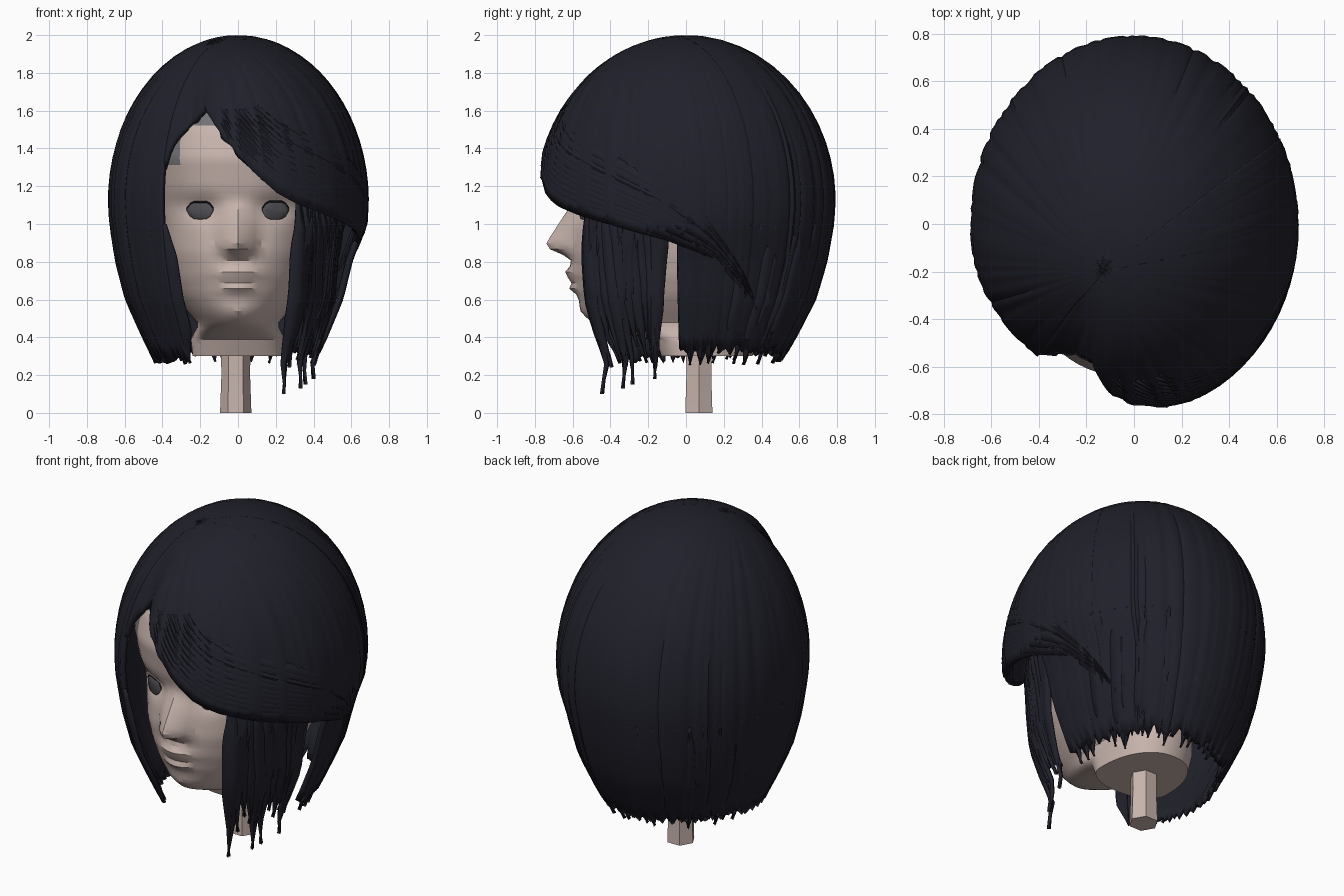
import bpy, math, random
from mathutils import Vector

if "Cube" in bpy.data.objects:
    bpy.data.objects.remove(bpy.data.objects["Cube"])

random.seed(4)


def mat(name, c):
    m = bpy.data.materials.new(name)
    m.diffuse_color = (*c, 1)
    m.use_nodes = True
    m.node_tree.nodes["Principled BSDF"].inputs["Base Color"].default_value = m.diffuse_color
    return m


HAIR = mat("dark_navy_hair", (0.0145, 0.0145, 0.024))
SKIN = mat("pale_skin", (0.58, 0.46, 0.42))
EYE = mat("dark_grey_eye", (0.075, 0.075, 0.085))
SCALP = mat("grey_scalp", (0.17, 0.17, 0.175))


def obj(name, verts, faces, mats, angle=40, thick=0):
    me = bpy.data.meshes.new(name)
    me.from_pydata([tuple(v) for v in verts], [], faces)
    me.update()
    for m in mats:
        me.materials.append(m)
    me.polygons.foreach_set("use_smooth", [True] * len(me.polygons))
    me.set_sharp_from_angle(angle=math.radians(angle))
    o = bpy.data.objects.new(name, me)
    bpy.context.collection.objects.link(o)
    if thick:
        s = o.modifiers.new("thickness", "SOLIDIFY")
        s.thickness, s.offset = thick, -1
    return o


def clamp(v):
    return max(0.0, min(1.0, v))


def table(rows, v):
    """Linear lookup in rows sorted by their first value."""
    if v <= rows[0][0]:
        return rows[0][1:]
    for a, b in zip(rows, rows[1:]):
        if v <= b[0]:
            f = (v - a[0]) / (b[0] - a[0])
            return tuple(p + (q - p) * f for p, q in zip(a[1:], b[1:]))
    return rows[-1][1:]


def grid_faces(n, m, base=0):
    return [(base + c * m + r, base + c * m + r + 1, base + (c + 1) * m + r + 1, base + (c + 1) * m + r)
            for c in range(n - 1) for r in range(m - 1)]


# ---- hair envelope: half ellipsoid above z 1.12, tapering skirt below
RX, RY, ZC, H = 0.69, 0.793, 1.12, 0.88
PART = Vector((-0.13, -0.2))
SKIRT = [(0.27, 0.645), (0.4, 0.74), (0.6, 0.87), (0.8, 0.945), (1.0, 0.99), (1.12, 1.0)]


def rim(deg):
    a = math.radians(deg)
    return Vector((RX * math.cos(a), RY * math.sin(a)))


def finish(xy, z, k=1.0):
    x, y = xy * k
    y *= 1 - 0.13 * clamp((-x - 0.12) / 0.12) * clamp(-y / 0.4)
    x *= 1 - 0.07 * clamp((1.0 - z) / 0.2) * clamp(x / 0.4)
    return Vector((x, y, z))


def dome(xy):
    return ZC + H * math.sqrt(max(0, 1 - (xy.x / RX) ** 2 - (xy.y / RY) ** 2))


def polar(deg, z, k=1.0):
    s = math.sqrt(max(0, 1 - ((z - ZC) / H) ** 2)) if z > ZC else table(SKIRT, z)[0]
    return finish(rim(deg) * s, z, k)


def strand(deg, zb, rows, k):
    """Points from the parting down to height zb."""
    e = rim(deg)
    at = lambda q: PART.lerp(e, math.sin(q * math.pi / 2))
    qb = 1.0
    if zb > ZC:
        lo, hi = 0.0, 1.0
        for _ in range(22):
            qb = (lo + hi) / 2
            if dome(at(qb)) > zb:
                lo = qb
            else:
                hi = qb
    total = 1.2 * qb + max(0, ZC - zb)
    out = []
    for r in range(rows):
        s = total * (0.0005 + 0.9995 * r / (rows - 1))
        kk = 1 + (k - 1) * clamp(s / 0.5)
        if s <= 1.2 * qb:
            xy = at(s / 1.2)
            out.append(finish(xy, dome(xy), kk))
        else:
            z = ZC - (s - 1.2 * qb)
            out.append(finish(e * table(SKIRT, z)[0], z, kk))
    return out


def shell(name, d0, d1, bottom, cols, rows=26, jag=0.03, k=1.0, thick=0.03):
    v = []
    for c in range(cols):
        d = d0 + (d1 - d0) * c / (cols - 1)
        kk = k * (1 - random.choice((0, 0, 0, 0.004, 0.007, 0.012)))
        v += strand(d, bottom(d) + random.uniform(-jag, jag), rows, kk)
    return obj(name, v, grid_faces(cols, rows), [HAIR], 35, thick)


def ribbon(path, width, tip):
    """Tapered ridged lock along a path; returns verts, 3 per step."""
    v = []
    n = len(path)
    for i, p in enumerate(path):
        t = (path[min(i + 1, n - 1)] - path[max(i - 1, 0)]).normalized()
        out = Vector((p.x, p.y, (p.z - ZC) * 0.7 if p.z > ZC else 0)).normalized()
        side = t.cross(out).normalized()
        f = i / (n - 1)
        w = width * 0.5 * min(1, 0.25 + 3 * f) * min(1, 0.03 + tip * (1 - f))
        v += [p - side * w - out * 0.012, p, p + side * w - out * 0.012]
    return v


def locks(name, paths, width, thick=0.012, tip=3.2):
    verts, faces = [], []
    for p in paths:
        faces += grid_faces(len(p), 3, len(verts))
        verts += ribbon(p, width * random.uniform(0.8, 1.2), tip)
    return obj(name, verts, faces, [HAIR], 35, thick)


# ---- main hair bob, round the left side, back and right side
shell("bob_hair", -3, 234, lambda d: table([(0, 0.34), (110, 0.33), (180, 0.29), (234, 0.28)], d)[0], 150)

# ---- short hairline piece left of the parting
shell("parting_hair", 233, 256, lambda d: table([(233, 1.3), (239, 1.45), (255, 1.63)], d)[0], 16, 16, 0.006)

# ---- swept fringe from the parting across to the right side
FRINGE = [(-107, 1.63), (-94, 1.43), (-82, 1.28), (-69, 1.16), (-60, 1.11), (-43, 1.05), (-30, 1.01),
          (-10, 0.94), (10, 0.82), (25, 0.65), (34, 0.52)]
edge = lambda d: table(FRINGE, d)[0]
shell("swept_fringe", -107, 27, edge, 80, 24, 0.004, 1.004, 0.04)

# ---- overlaid locks that fan out from the parting and follow the sweep
paths = []
for i in range(11):
    a, b = -104 + 2.5 * i, 31 + random.uniform(-5, 5)
    h = 0.012 + 0.034 * i
    p = []
    for j in range(24):
        f = j / 23
        d = a + (b - a) * f
        p.append(polar(d, min(1.9, edge(d) + 0.025 + h * (1 - f ** 2)), 1.005))
    paths.append(p)
locks("fringe_locks", paths, 0.085)

# ---- loose locks hanging under the fringe on the right
paths = []
for i in range(15):
    d = -55 + 41 * i / 14
    zb = (0.1, 0.3, 0.24, 0.34, 0.28, 0.13, 0.25, 0.3)[i % 8] + (0.05 if i > 7 else 0)
    p = []
    for j in range(14):
        z = 1.13 + (zb - 1.13) * j / 13
        p.append(polar(d + 2 * math.sin(j * 0.3 + i), z, 0.82 + 0.25 * (1.1 - z)))
    paths.append(p)
locks("side_locks", paths, 0.105, 0.015, 2.4)

# ---- thin tips along the hem of the bob
paths = []
for i in range(40):
    d = 2 + 230 * i / 39 + random.uniform(-2, 2)
    zb = random.uniform(0.25, 0.32)
    paths.append([polar(d, 1.0 + (zb - 1.0) * j / 13, 0.996) for j in range(14)])
locks("hem_locks", paths, 0.11, 0.012, 4)

# ---- head: lofted rings (z, half width, front y, back y)
HEAD = [(0.30, 0.24, -0.15, 0.35), (0.40, 0.25, -0.2, 0.39), (0.44, 0.22, -0.4, 0.41), (0.48, 0.22, -0.49, 0.43),
        (0.54, 0.27, -0.54, 0.46), (0.62, 0.33, -0.57, 0.5), (0.72, 0.375, -0.595, 0.53), (0.85, 0.41, -0.615, 0.57),
        (1.0, 0.43, -0.6, 0.6), (1.1, 0.45, -0.59, 0.62), (1.2, 0.48, -0.62, 0.64), (1.35, 0.51, -0.645, 0.65),
        (1.5, 0.5, -0.605, 0.62), (1.65, 0.43, -0.51, 0.53), (1.8, 0.3, -0.36, 0.36), (1.88, 0.13, -0.2, 0.15)]
NOSE = [(0.82, 0), (0.87, 0.115), (0.9, 0.13), (1.0, 0.075), (1.14, 0.0)]


def bump(x, z, cx, cz, sx, sz):
    return math.exp(-((x - cx) / sx) ** 2 - ((z - cz) / sz) ** 2)


def face_detail(x, z):
    d = -table(NOSE, z)[0] * clamp(1.15 - abs(x) / 0.1)
    d += 0.04 * bump(abs(x), z, 0.19, 1.08, 0.1, 0.06)
    d -= 0.045 * bump(x, z, 0, 0.735, 0.11, 0.035) + 0.04 * bump(x, z, 0, 0.665, 0.09, 0.03)
    return d + 0.02 * bump(x, z, 0, 0.7, 0.14, 0.015) - 0.02 * bump(x, z, 0, 0.53, 0.1, 0.06)


def head_point(a, z):
    w, yf, yb = table(HEAD, z)
    c, s = math.cos(a), math.sin(a)
    x = w * math.copysign(abs(c) ** 0.9, c)
    y = (yb if s > 0 else -yf) * math.copysign(abs(s) ** 0.9, s)
    return Vector((x, y + (face_detail(x, z) if s < -0.3 else 0), z))


N, M = 72, 54
v = [head_point(2 * math.pi * c / N, 1.88 - 1.58 * r / (M - 1)) for c in range(N) for r in range(M)]
f = [tuple(i % (N * M) for i in q) for q in grid_faces(N + 1, M)]
f += [tuple(c * M for c in range(N)), tuple(c * M + M - 1 for c in reversed(range(N)))]
head = obj("head", v, f, [SKIN, SCALP], 28)
for p in head.data.polygons:  # grey scalp along the hairline
    x, y, z = p.center
    if z > 1.52 or (x < -0.295 and z > 1.31):
        p.material_index = 1


# ---- eyes and lashes: thin plates that follow the face
def face_plate(name, mirror, top, bottom, m, off):
    n = 9
    v = []
    for i in range(n):
        u = -1 + 2 * i / (n - 1)
        x = mirror * (0.2 + 0.07 * u)
        for z in (top(u), (top(u) + bottom(u)) / 2, bottom(u)):
            w, yf, _ = table(HEAD, z)
            s = math.sqrt(1 - min(1, abs(x) / w) ** (2 / 0.9))
            v.append((x, yf * s ** 0.9 + face_detail(x, z) - off, z))
    obj(name, v, grid_faces(n, 3), [m], 40, 0.004)


for side, label in ((-1, "left"), (1, "right")):
    arch = lambda u: 1.08 + 0.035 * (1 - u ** 4)
    face_plate(label + "_eye", side, arch, lambda u: 1.07 - 0.045 * (1 - u ** 4), EYE, 0.01)
    face_plate(label + "_lash", side, lambda u: arch(u) + 0.008, arch, HAIR, 0.012)

# ---- neck post
v = []
for c in range(6):
    a = 2 * math.pi * c / 6
    for z, r in ((0.45, 0.08), (0.2, 0.076), (0.0, 0.083)):
        v.append((-0.012 + r * math.cos(a), 0.068 + r * math.sin(a), z))
f = [tuple(i % 18 for i in q) for q in grid_faces(7, 3)]
obj("neck_post", v, f + [tuple(c * 3 + 2 for c in reversed(range(6)))], [SKIN], 30)
